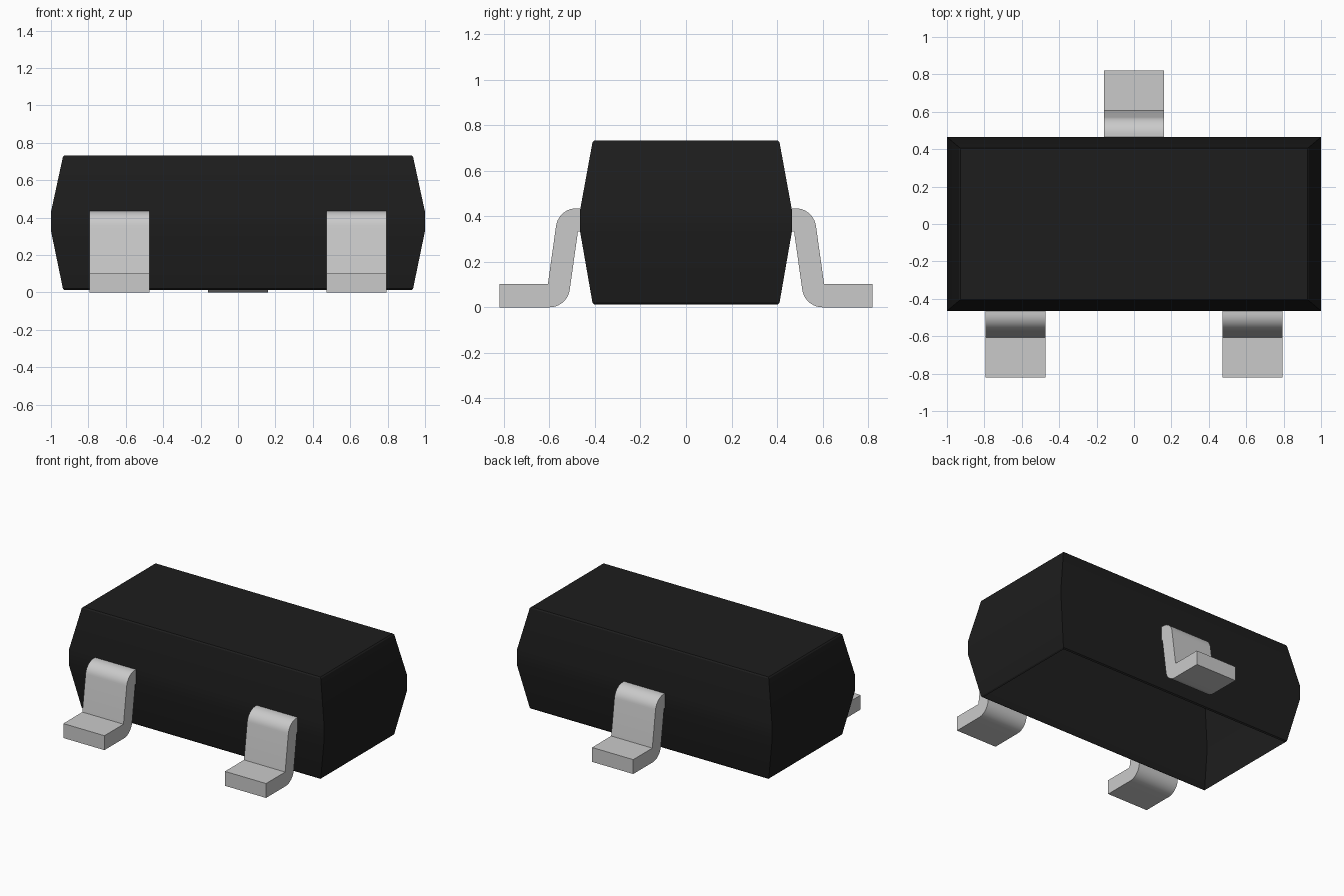
import bpy, bmesh
from math import sin, cos, radians
from mathutils import Vector

cube = bpy.data.objects.get("Cube")
if cube:
    bpy.data.objects.remove(cube, do_unlink=True)


def material(name, rgb):
    mat = bpy.data.materials.new(name)
    mat.use_nodes = True
    mat.diffuse_color = (*rgb, 1)
    mat.node_tree.nodes["Principled BSDF"].inputs["Base Color"].default_value = (*rgb, 1)
    return mat


def finish(name, bm, mat):
    mesh = bpy.data.meshes.new(name)
    bm.to_mesh(mesh)
    bm.free()
    mesh.materials.append(mat)
    obj = bpy.data.objects.new(name, mesh)
    bpy.context.collection.objects.link(obj)
    bpy.ops.object.select_all(action="DESELECT")
    obj.select_set(True)
    bpy.context.view_layer.objects.active = obj
    bpy.ops.object.shade_smooth_by_angle(angle=radians(30))


black = material("black plastic", (0.0123, 0.0123, 0.0123))
silver = material("silver metal", (0.59, 0.59, 0.59))

# Body: hollow shell, open underneath, tapered above and below an upright waist,
# with a small chamfer around the top and the bottom rim
bm = bmesh.new()
levels = [(0.928, 0.403, 0.012), (0.936, 0.411, 0.02), (1.0, 0.465, 0.33),
          (1.0, 0.465, 0.43), (0.936, 0.411, 0.725), (0.928, 0.403, 0.733)]
rings = [[bm.verts.new((sx * x, sy * y, z))
          for sx, sy in ((-1, -1), (1, -1), (1, 1), (-1, 1))] for x, y, z in levels]
for low, high in zip(rings, rings[1:]):
    for i in range(4):
        j = (i + 1) % 4
        bm.faces.new((low[i], low[j], high[j], high[i]))
bm.faces.new(rings[-1])
finish("body", bm, black)


def arc(centre, radius, start, end, steps=10):
    angles = [radians(start + (end - start) * i / steps) for i in range(steps + 1)]
    return [(centre[0] + radius * cos(a), centre[1] + radius * sin(a)) for a in angles]


# Gull-wing lead: side profile (outward distance, height) extruded across its width,
# butting against the outside of the waist
def lead(name, x, side):
    half = 0.161
    profile = [(0.466, 0.435)]
    profile += arc((0.482, 0.345), 0.09, 90, 8)
    profile += [(0.607, 0.102), (0.82, 0.102), (0.82, 0)]
    profile += arc((0.60, 0.09), 0.09, 270, 188)
    profile += [(0.475, 0.333), (0.466, 0.333)]
    bm = bmesh.new()
    face = bm.faces.new([bm.verts.new((x - half, side * d, z)) for d, z in profile])
    grown = bmesh.ops.extrude_face_region(bm, geom=[face])["geom"]
    bmesh.ops.translate(bm, vec=Vector((2 * half, 0, 0)),
                        verts=[v for v in grown if isinstance(v, bmesh.types.BMVert)])
    # Close the starting side, which the extrusion may leave open
    bmesh.ops.holes_fill(bm, edges=[e for e in bm.edges if e.is_boundary])
    bmesh.ops.recalc_face_normals(bm, faces=bm.faces)
    finish(name, bm, silver)


lead("front_right_lead", -0.633, -1)
lead("front_left_lead", 0.633, -1)
lead("back_lead", 0, 1)
